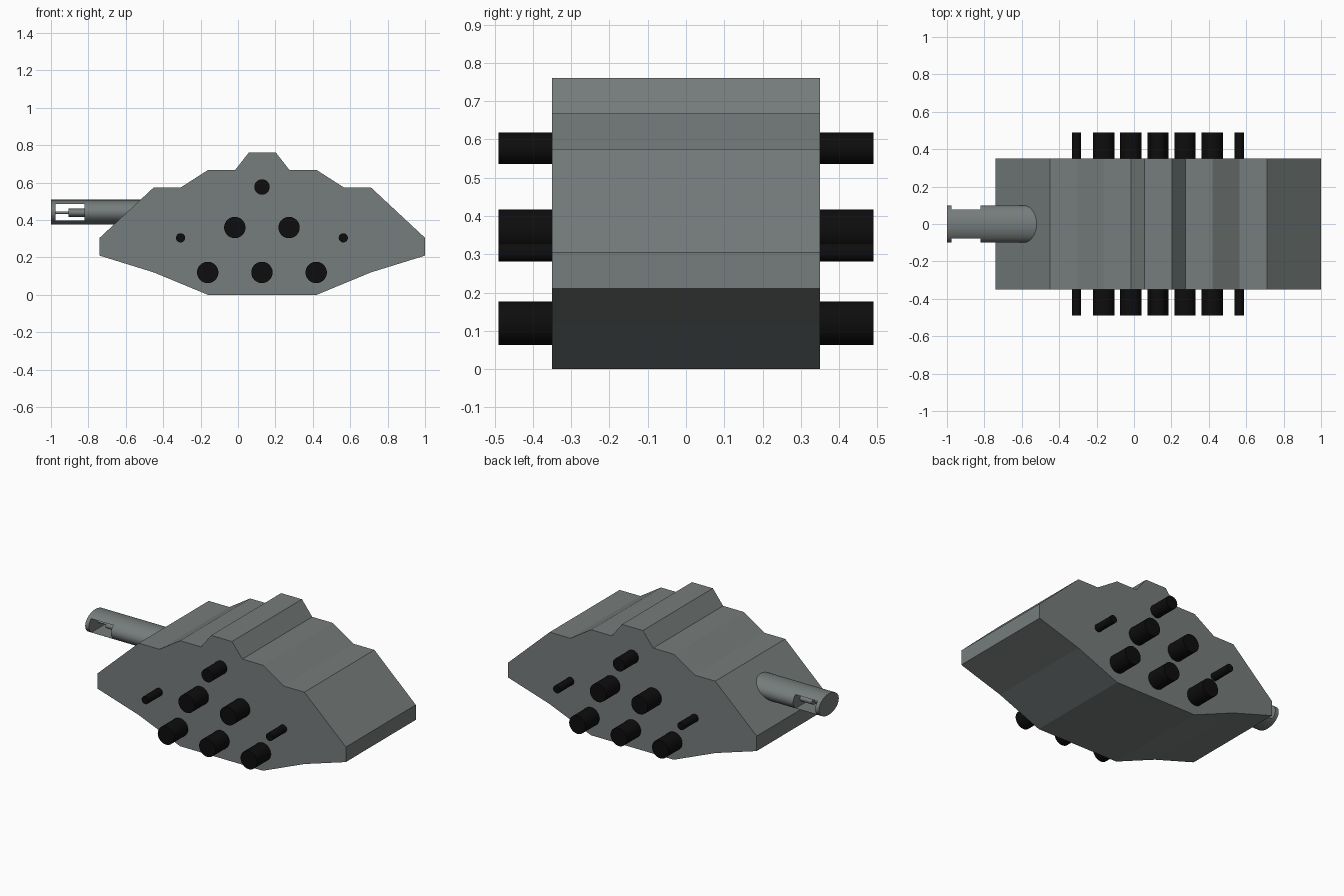
import bpy, bmesh, math
from mathutils import Matrix

if "Cube" in bpy.data.objects:
    bpy.data.objects.remove(bpy.data.objects["Cube"])


def material(name, rgb):
    m = bpy.data.materials.new(name)
    m.diffuse_color = (*rgb, 1)
    m.use_nodes = True
    m.node_tree.nodes["Principled BSDF"].inputs["Base Color"].default_value = m.diffuse_color
    return m


GREY = material("steel_grey", (0.18, 0.205, 0.2))
BLACK = material("rubber_black", (0.004, 0.004, 0.004))


def finish(name, bm, mat):
    bmesh.ops.recalc_face_normals(bm, faces=bm.faces)
    me = bpy.data.meshes.new(name)
    bm.to_mesh(me)
    bm.free()
    me.materials.append(mat)
    ob = bpy.data.objects.new(name, me)
    bpy.context.collection.objects.link(ob)
    return ob


def smooth(ob):
    bpy.ops.object.select_all(action='DESELECT')
    ob.select_set(True)
    bpy.context.view_layer.objects.active = ob
    bpy.ops.object.shade_smooth_by_angle(angle=math.radians(35))


def cylinder(name, radius, length, centre, axis, mat, squash=(1, 1, 1)):
    bm = bmesh.new()
    bmesh.ops.create_cone(bm, cap_ends=True, segments=48, radius1=radius,
                          radius2=radius, depth=length)
    turn = Matrix.Rotation(math.pi / 2, 4, 'X' if axis == 'y' else 'Y')
    place = Matrix.Translation(centre) @ Matrix.Diagonal((*squash, 1)) @ turn
    bmesh.ops.transform(bm, matrix=place, verts=bm.verts)
    ob = finish(name, bm, mat)
    smooth(ob)
    return ob


# Hull: right half of the stepped profile, mirrored about its middle
MID = 0.13
half = [(0.29, 0), (0.58, 0.12), (0.87, 0.21), (0.87, 0.305), (0.58, 0.575),
        (0.435, 0.575), (0.29, 0.668), (0.145, 0.668), (0.073, 0.76)]
profile = [(MID + x, z) for x, z in half] + [(MID - x, z) for x, z in reversed(half)]
bm = bmesh.new()
face = bm.faces.new([bm.verts.new((x, -0.35, z)) for x, z in profile])
ext = bmesh.ops.extrude_face_region(bm, geom=[face])
bmesh.ops.translate(bm, vec=(0, 0.7, 0),
                    verts=[v for v in ext["geom"] if isinstance(v, bmesh.types.BMVert)])
finish("hull", bm, GREY)

# Axles sticking out of both sides of the hull
wheels = [("lower_wheel", 0.057, 0.12, (-0.29, 0, 0.29)),
          ("middle_wheel", 0.057, 0.36, (-0.145, 0.145)),
          ("top_wheel", 0.041, 0.577, (0,)),
          ("small_peg", 0.0245, 0.305, (-0.435, 0.435))]
for name, r, z, offsets in wheels:
    for dx in offsets:
        for side in (-1, 1):
            cylinder(name, r, 0.16, (MID - 0.002 + dx, side * 0.41, z), 'y', BLACK)

# Oval barrel with a slot cut through its sides
barrel = cylinder("barrel", 1, 0.55, (-0.725, 0, 0.442), 'x', GREY, (1, 0.1, 0.067))
bm = bmesh.new()
bmesh.ops.create_cube(bm, size=1, matrix=Matrix.Translation((-0.8975, 0, 0.441))
                      @ Matrix.Diagonal((0.155, 0.4, 0.088, 1)))
cutter = finish("slot_cutter", bm, GREY)
cutter.hide_render = True
cutter.hide_viewport = True
cut = barrel.modifiers.new("slot", 'BOOLEAN')
cut.operation = 'DIFFERENCE'
cut.object = cutter
cut.solver = 'EXACT'

# Inner nozzle and thin rod seen inside the slot
cylinder("inner_nozzle", 0.022, 0.09, (-0.86, 0, 0.439), 'x', GREY, (1, 1.5, 1))
cylinder("inner_rod", 0.007, 0.17, (-0.9, 0, 0.439), 'x', GREY, (1, 1.5, 1))
